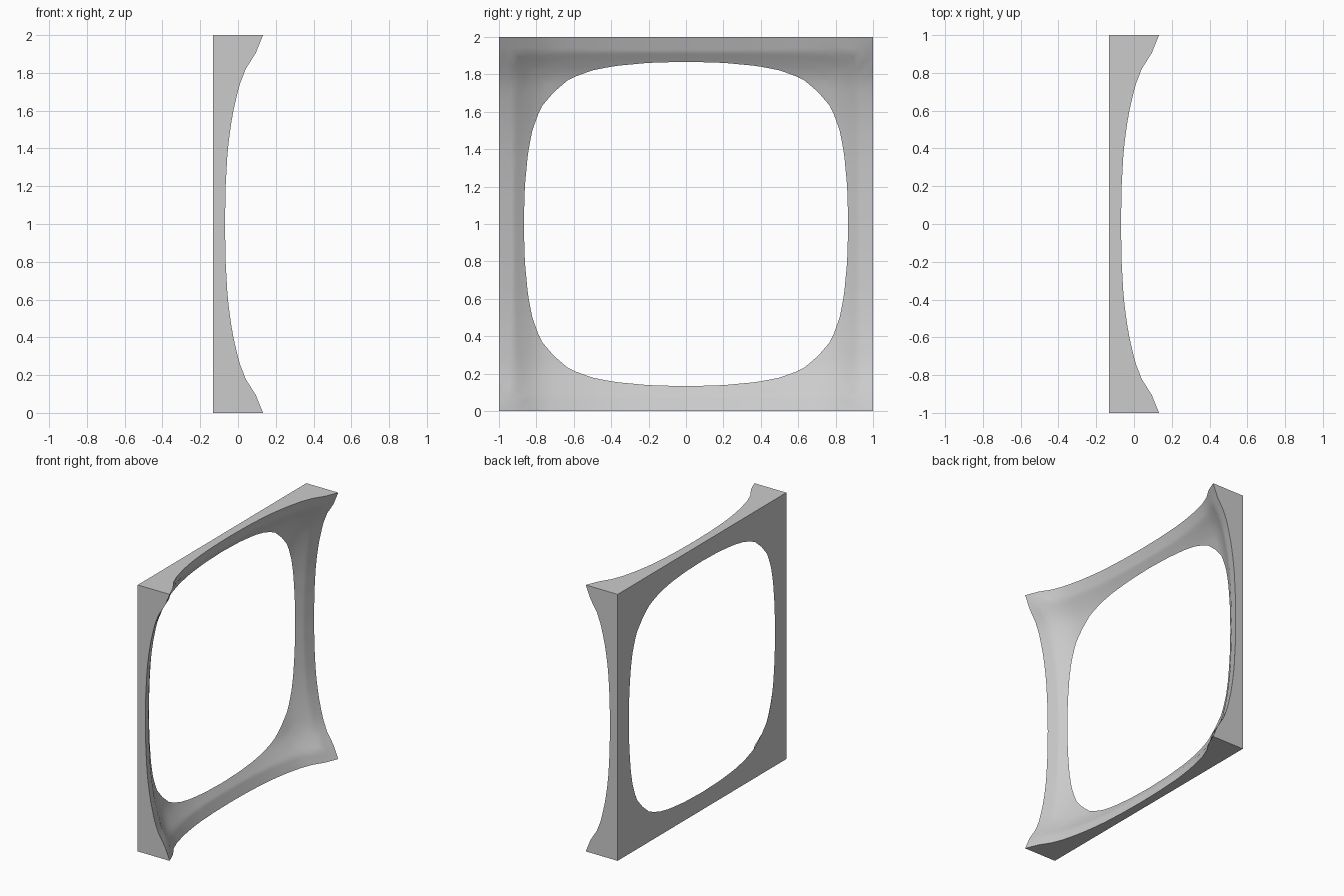
import bpy, bmesh, math

if "Cube" in bpy.data.objects:
    bpy.data.objects.remove(bpy.data.objects["Cube"], do_unlink=True)

BACK, TIP = -0.1325, 0.1325      # flat back plane and corner tips
SEGMENTS, ROWS = 128, 14

# Fall of the surface below a corner tip, by distance from the corner
FALL = [(0, 0), (0.08, 0.029), (0.13, 0.062), (0.18, 0.092), (0.23, 0.115),
        (0.3, 0.134), (0.4, 0.157), (0.5, 0.174), (0.62, 0.188),
        (0.8, 0.198), (1, 0.2015)]


def fall(dist):
    for (a, fa), (b, fb) in zip(FALL, FALL[1:]):
        if dist <= b:
            return fa + (fb - fa) * max(dist - a, 0) / (b - a)
    return FALL[-1][1]


def height(y, z):
    """Surface position: the falls from both outer edges add up."""
    return TIP - fall(1 - abs(y)) - fall(1 - abs(z))


def rim_scale(y, z):
    """Fraction of the way to the outer edge where the opening starts."""
    low, high = 0.0, 1.0
    for _ in range(40):
        mid = (low + high) / 2
        if height(y * mid, z * mid) < BACK:
            low = mid
        else:
            high = mid
    return high


def outer_point(i):
    """Point on the square outline in direction i."""
    angle = 2 * math.pi * i / SEGMENTS
    y, z = math.cos(angle), math.sin(angle)
    size = max(abs(y), abs(z))
    return y / size, z / size


bm = bmesh.new()
columns = []
for i in range(SEGMENTS):
    y, z = outer_point(i)
    start = rim_scale(y, z)
    column = []
    # curved face, from the opening out to the outline
    for r in range(ROWS + 1):
        s = start + (1 - start) * r / ROWS
        x = BACK if r == 0 else height(y * s, z * s)
        column.append(bm.verts.new((x, y * s, z * s + 1)))
    # outline of the flat back
    column.append(bm.verts.new((BACK, y, z + 1)))
    columns.append(column)

# Skin the closed section all the way round the frame
for i in range(SEGMENTS):
    here, following = columns[i], columns[(i + 1) % SEGMENTS]
    count = len(here)
    for r in range(count):
        n = (r + 1) % count
        bm.faces.new((here[r], here[n], following[n], following[r]))
bmesh.ops.recalc_face_normals(bm, faces=bm.faces[:])

mesh = bpy.data.meshes.new("flared_frame")
bm.to_mesh(mesh)
bm.free()
frame = bpy.data.objects.new("flared_frame", mesh)
bpy.context.collection.objects.link(frame)

# Plain grey
grey = bpy.data.materials.new("light_grey")
grey.use_nodes = True
colour = (0.6, 0.6, 0.6, 1)
grey.diffuse_color = colour
grey.node_tree.nodes["Principled BSDF"].inputs["Base Color"].default_value = colour
mesh.materials.append(grey)

# Smooth flare, sharp outline
bpy.ops.object.select_all(action="DESELECT")
frame.select_set(True)
bpy.context.view_layer.objects.active = frame
bpy.ops.object.shade_smooth_by_angle(angle=math.radians(30))
